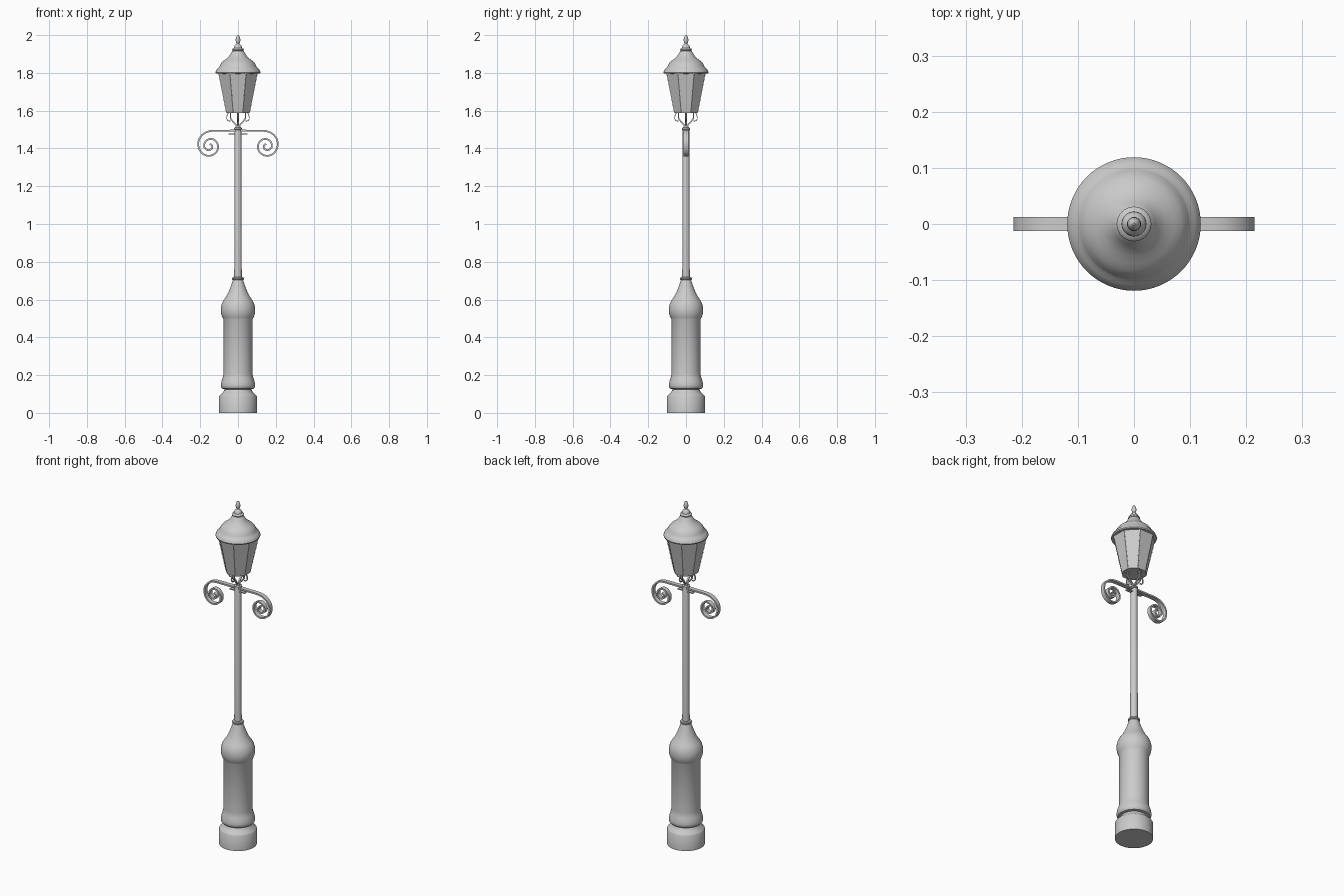
import bpy, bmesh, math
from mathutils import Vector, Matrix

if "Cube" in bpy.data.objects:
    bpy.data.objects.remove(bpy.data.objects["Cube"])


def finish(name, bm, angle=35):
    bmesh.ops.recalc_face_normals(bm, faces=bm.faces)
    me = bpy.data.meshes.new(name)
    bm.to_mesh(me)
    bm.free()
    ob = bpy.data.objects.new(name, me)
    bpy.context.collection.objects.link(ob)
    bpy.ops.object.select_all(action='DESELECT')
    ob.select_set(True)
    bpy.context.view_layer.objects.active = ob
    bpy.ops.object.shade_smooth_by_angle(angle=math.radians(angle))
    return ob


def lathe(name, profile, sides=48, turn=0.0, angle=35):
    """Revolve (radius, z) points around z and cap both ends."""
    bm = bmesh.new()
    rings = []
    for r, z in profile:
        rings.append([bm.verts.new((r * math.cos(turn + 2 * math.pi * i / sides),
                                    r * math.sin(turn + 2 * math.pi * i / sides), z))
                      for i in range(sides)])
    for a, b in zip(rings, rings[1:]):
        for i in range(sides):
            j = (i + 1) % sides
            bm.faces.new((a[i], a[j], b[j], b[i]))
    bm.faces.new(rings[0])
    bm.faces.new(rings[-1])
    return finish(name, bm, angle)


def smooth_path(pts, steps=6):
    """Catmull-Rom curve through 2D points."""
    p = [Vector(q) for q in pts]
    p = [2 * p[0] - p[1]] + p + [2 * p[-1] - p[-2]]
    out = []
    for a, b, c, d in zip(p, p[1:], p[2:], p[3:]):
        for k in range(steps):
            t = k / steps
            out.append(0.5 * (2 * b + (c - a) * t + (2 * a - 5 * b + 4 * c - d) * t ** 2
                              + (3 * b - a - 3 * c + d) * t ** 3))
    return out + [p[-2]]


def ribbon(name, pts, thick, width, turn):
    """Flat bar following an (x, z) path, then turned about z."""
    path = smooth_path(pts)
    bm = bmesh.new()
    rings = []
    for i, p in enumerate(path):
        d = (path[min(i + 1, len(path) - 1)] - path[max(i - 1, 0)]).normalized()
        n = Vector((-d.y, d.x)) * thick / 2
        rings.append([bm.verts.new((q.x, y, q.y)) for q, y in
                      ((p + n, -width / 2), (p + n, width / 2),
                       (p - n, width / 2), (p - n, -width / 2))])
    for a, b in zip(rings, rings[1:]):
        for i in range(4):
            j = (i + 1) % 4
            bm.faces.new((a[i], a[j], b[j], b[i]))
    bm.faces.new(rings[0])
    bm.faces.new(rings[-1])
    bmesh.ops.rotate(bm, verts=bm.verts, matrix=Matrix.Rotation(turn, 3, 'Z'))
    return finish(name, bm)


# Base plinth and turned pedestal
lathe("base_plinth", [(.1, 0), (.1, .088), (.096, .094), (.08, .108), (.07, .125), (.07, .135)])
lathe("pedestal", [(.07, .125), (.084, .128), (.09, .136), (.091, .147), (.088, .165),
                   (.082, .183), (.078, .197), (.077, .21), (.077, .495), (.082, .505),
                   (.088, .52), (.091, .54), (.09, .56), (.085, .58), (.076, .597),
                   (.063, .615), (.052, .637), (.042, .66), (.033, .685), (.026, .705),
                   (.022, .712)])

# Pole with collars
lathe("pole_collar", [(.02, .703), (.028, .704), (.031, .708), (.031, .714), (.028, .718),
                      (.02, .72)], 32)
lathe("pole", [(.02, .70), (.018, 1.50), (.014, 1.515)], 32)
lathe("pole_top_collar", [(.018, 1.498), (.022, 1.5), (.022, 1.508), (.016, 1.512)], 32)

# Scroll arms on both sides
scroll = [(0, 1.496), (.06, 1.494), (.14, 1.493), (.18, 1.479), (.205, 1.45), (.21, 1.415),
          (.195, 1.38), (.165, 1.362), (.133, 1.366), (.11, 1.388), (.107, 1.42),
          (.125, 1.445), (.153, 1.449), (.175, 1.432), (.178, 1.407), (.16, 1.391),
          (.14, 1.398), (.137, 1.416), (.15, 1.424)]
for side, turn in (("right", 0), ("left", math.pi)):
    ribbon("scroll_arm_" + side, scroll, .009, .025, turn)
ribbon("arm_support_plate", [(-.05, 1.476), (0, 1.476), (.05, 1.476)], .006, .018, 0)

# Lantern cradle: bent legs with an outward curl
leg = [(.006, 1.50), (.01, 1.523), (.025, 1.54), (.038, 1.558), (.04, 1.575), (.04, 1.592)]
curl = [(.04, 1.545), (.053, 1.547), (.06, 1.56), (.057, 1.577), (.05, 1.59)]
for i in range(4):
    ribbon("cradle_leg_%d" % i, leg, .007, .009, i * math.pi / 2)
    ribbon("cradle_curl_%d" % i, curl, .004, .007, i * math.pi / 2)

# Eight-sided lantern body
k = 1 / math.cos(math.pi / 8)
lo, hi, z0, z1 = .062 * k, .104 * k, 1.588, 1.802
lathe("lantern_body", [(lo, z0), (hi, z1)], 8, math.pi / 8, 20)

# Rivets down every lantern edge
bm = bmesh.new()
for i in range(8):
    a = math.pi / 8 + i * math.pi / 4
    for j in range(8):
        t = (j + .5) / 8
        r = lo + (hi - lo) * t - .001
        bmesh.ops.create_icosphere(bm, subdivisions=1, radius=.0032, matrix=Matrix.Translation(
            (r * math.cos(a), r * math.sin(a), z0 + (z1 - z0) * t)))
finish("lantern_rivets", bm, 60)

# Domed roof and finial
lathe("roof", [(.1, 1.795), (.117, 1.797), (.119, 1.803), (.116, 1.812), (.108, 1.823),
               (.101, 1.829), (.097, 1.836), (.092, 1.847), (.083, 1.858), (.071, 1.868),
               (.058, 1.878), (.047, 1.889), (.038, 1.902), (.031, 1.915), (.026, 1.92)], 64)
lathe("finial", [(.026, 1.915), (.03, 1.918), (.031, 1.924), (.028, 1.929), (.022, 1.932),
                 (.021, 1.938), (.017, 1.946), (.01, 1.951), (.008, 1.956), (.011, 1.963),
                 (.0125, 1.972), (.0115, 1.983), (.008, 1.993), (.002, 2.0)], 32)
